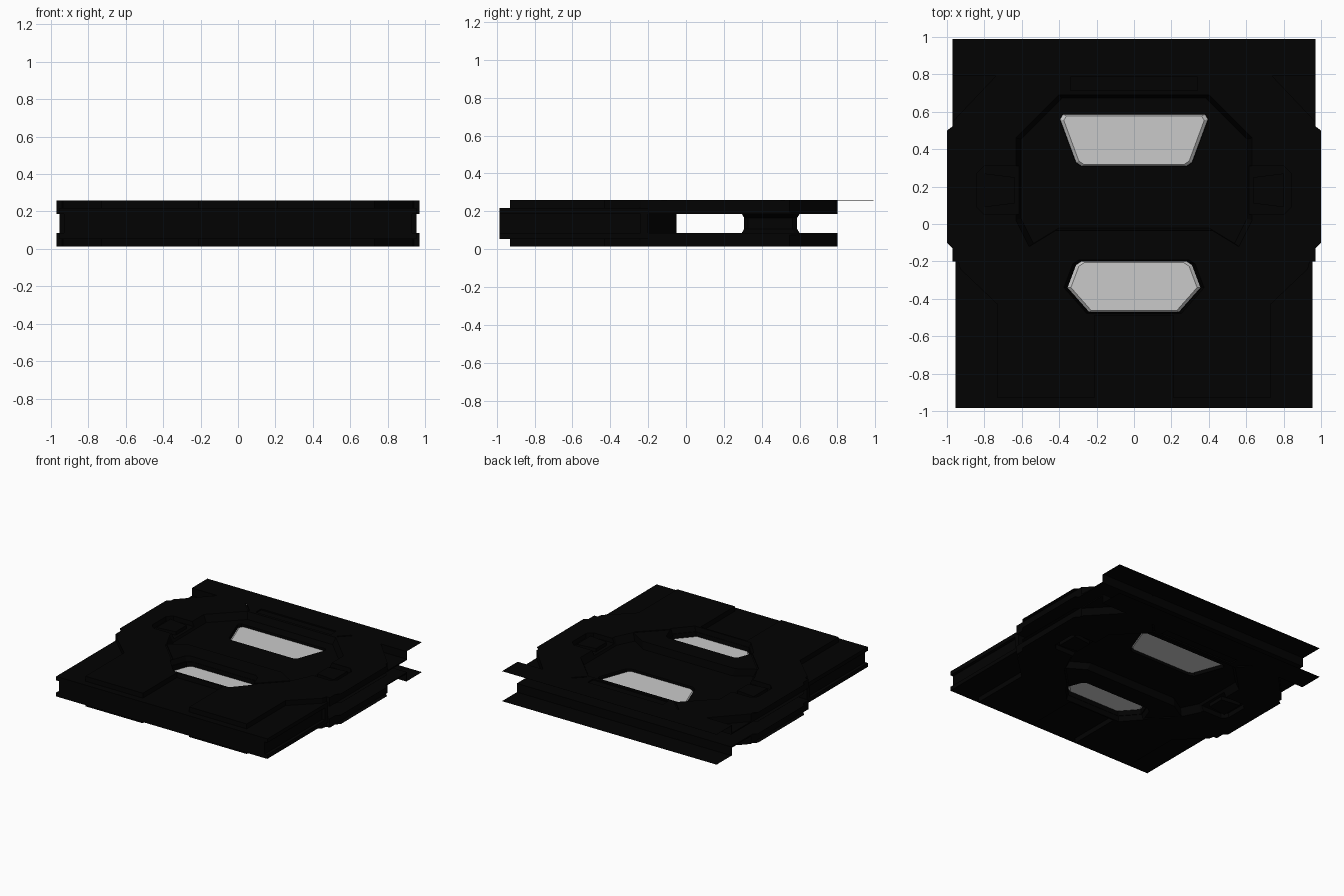
import bpy, bmesh

cube = bpy.data.objects.get("Cube")
if cube:
    bpy.data.objects.remove(cube, do_unlink=True)

MID, TOP, LIP = 0.136, 0.123, 0.05   # mid height, outer and inner offsets from it
THIN = 0.001


def material(name, value):
    m = bpy.data.materials.new(name)
    m.use_nodes = True
    colour = (value, value, value, 1)
    m.diffuse_color = colour
    bsdf = m.node_tree.nodes["Principled BSDF"]
    bsdf.inputs["Base Color"].default_value = colour
    bsdf.inputs["Roughness"].default_value = 0.7
    return m


black = material("black metal", 0.0006)
grey = material("pale grey panel", 0.59)


def both_sides(half):
    """Close a right-hand half outline by mirroring it in x."""
    return half + [(-x, y) for x, y in reversed(half)]


def loft(name, outline, layers, mat=black):
    """Stack scaled copies of an outline; layers are (height, scale)."""
    cx = (min(p[0] for p in outline) + max(p[0] for p in outline)) / 2
    cy = (min(p[1] for p in outline) + max(p[1] for p in outline)) / 2
    bm = bmesh.new()
    rings = [[bm.verts.new((cx + (x - cx) * s, cy + (y - cy) * s, z))
              for x, y in outline] for z, s in layers]
    n = len(outline)
    bm.faces.new(rings[0])
    bm.faces.new(rings[-1])
    for a, b in zip(rings, rings[1:]):
        for i in range(n):
            bm.faces.new((a[i], a[(i + 1) % n], b[(i + 1) % n], b[i]))
    bmesh.ops.recalc_face_normals(bm, faces=bm.faces)
    mesh = bpy.data.meshes.new(name)
    bm.to_mesh(mesh)
    bm.free()
    mesh.materials.append(mat)
    ob = bpy.data.objects.new(name, mesh)
    bpy.context.collection.objects.link(ob)
    return ob


def slab(name, outline, z0, z1, mat=black):
    return loft(name, outline, [(z0, 1), (z1, 1)], mat)


def cut(target, cutter):
    mod = target.modifiers.new("cut", "BOOLEAN")
    mod.operation, mod.solver, mod.object = "DIFFERENCE", "EXACT", cutter
    bpy.context.view_layer.objects.active = target
    bpy.ops.object.modifier_apply(modifier=mod.name)
    bpy.data.objects.remove(cutter, do_unlink=True)


def groove(a, b, w=0.006):
    """Thin rectangle along the line from a to b."""
    dx, dy = b[0] - a[0], b[1] - a[1]
    k = w / (dx * dx + dy * dy) ** 0.5
    nx, ny = -dy * k, dx * k
    return [(a[0] + nx, a[1] + ny), (a[0] - nx, a[1] - ny),
            (b[0] - nx, b[1] - ny), (b[0] + nx, b[1] + ny)]


# Window outlines
rear_window = both_sides([(0.28, 0.31), (0.31, 0.33), (0.395, 0.56), (0.38, 0.585)])
front_window = both_sides([(0.24, -0.47), (0.355, -0.34), (0.31, -0.22), (0.28, -0.2)])
windows = {"rear": rear_window, "front": front_window}

# Raised plate with two front legs; the low base shows beside and between them
plan = both_sides([(0.21, -0.49), (0.21, -0.93), (0.73, -0.93), (0.73, -0.43),
                   (0.93, -0.24), (0.94, -0.2), (0.97, -0.2), (0.97, 0.8)])
# Recessed centre, clip pockets, corner notches and panel lines
centre = both_sides([(0.42, -0.035), (0.56, -0.12), (0.63, 0.02), (0.63, 0.46), (0.4, 0.69)])
clip = [(0.52, 0.09), (0.56, 0.05), (0.8, 0.05), (0.84, 0.09), (0.84, 0.27),
        (0.8, 0.31), (0.56, 0.31), (0.52, 0.27)]
corner = [(1.1, 0.41), (1.1, 0.79), (0.74, 0.79)]
lines = [((0.56, -0.13), (0.37, -0.32)), ((0.4, 0.71), (0.49, 0.8))]


def build_shell(name, side):
    """Outer plate: side is +1 for the top and -1 for the bottom."""
    def h(offset):
        return MID + side * offset

    shell = slab(name + "_shell", plan, h(LIP), h(TOP))
    for s in (1, -1):
        flip = lambda pts: [(x * s, y) for x, y in pts]
        cut(shell, slab("corner_cut", flip(corner), h(0.06), h(0.2)))
        cut(shell, slab("clip_cut", flip(clip), h(0.085), h(0.2)))
        for a, b in lines:
            cut(shell, slab("line_cut", flip(groove(a, b)), h(TOP - 0.008), h(0.2)))
    cut(shell, loft("centre_cut", centre, [(h(0.066), 0.96), (h(TOP + 0.01), 1.01)]))
    cut(shell, slab("rear_panel_cut", both_sides([(0.34, 0.715), (0.34, 0.785)]),
                    h(TOP - 0.01), h(0.2)))
    for outline in windows.values():
        cut(shell, loft("window_cut", outline, [(h(0.0), 1), (h(0.06), 1), (h(0.15), 1.08)]))
    # thin rear flange
    slab(name + "_rear_flange", both_sides([(0.97, 0.79), (0.97, 0.99)]),
         h(TOP - THIN), h(TOP))
    for s, word in ((1, "left"), (-1, "right")):
        # clip pads
        pad = [(0.64 * s, 0.11), (0.8 * s, 0.09), (0.8 * s, 0.27), (0.64 * s, 0.25)]
        slab(f"{name}_{word}_clip_pad", pad, h(0.08), h(TOP - 0.01))
        # thin side tabs, an outer and an inner leaf
        tab = [(0.96 * s, 0.53), (s, 0.5), (s, -0.1), (0.96 * s, -0.14)]
        for leaf, z in (("outer", TOP - THIN), ("inner", LIP)):
            slab(f"{name}_{word}_{leaf}_tab", tab, h(z), h(z + THIN))


build_shell("top", 1)
build_shell("bottom", -1)

# Low front base with a shallow channel along each side
base = slab("front_base", both_sides([(0.955, -0.985), (0.955, -0.2), (0.6, -0.2),
                                      (0.42, -0.05)]), MID - 0.082, MID + 0.082)
cut(base, slab("base_window_cut", front_window, 0, 0.3))
for s in (1, -1):
    cut(base, slab("side_channel_cut", [(0.93 * s, -1.1), (1.2 * s, -1.1),
                                        (1.2 * s, -0.24), (0.93 * s, -0.24)],
                   MID - 0.05, MID + 0.05))

# Window frame flares into both shells; bevelled panels fill the windows
flare = [(MID - 0.052, 1.12), (MID - 0.03, 1.02), (MID + 0.03, 1.02), (MID + 0.052, 1.12)]
frame = loft("rear_window_frame", rear_window, flare)
cut(frame, slab("frame_window_cut", rear_window, 0, 0.3))
bevel = [(MID - 0.05, 0.95), (MID - 0.035, 1), (MID + 0.035, 1), (MID + 0.05, 0.95)]
for word, outline in windows.items():
    loft(word + "_window_panel", outline, bevel, grey)
